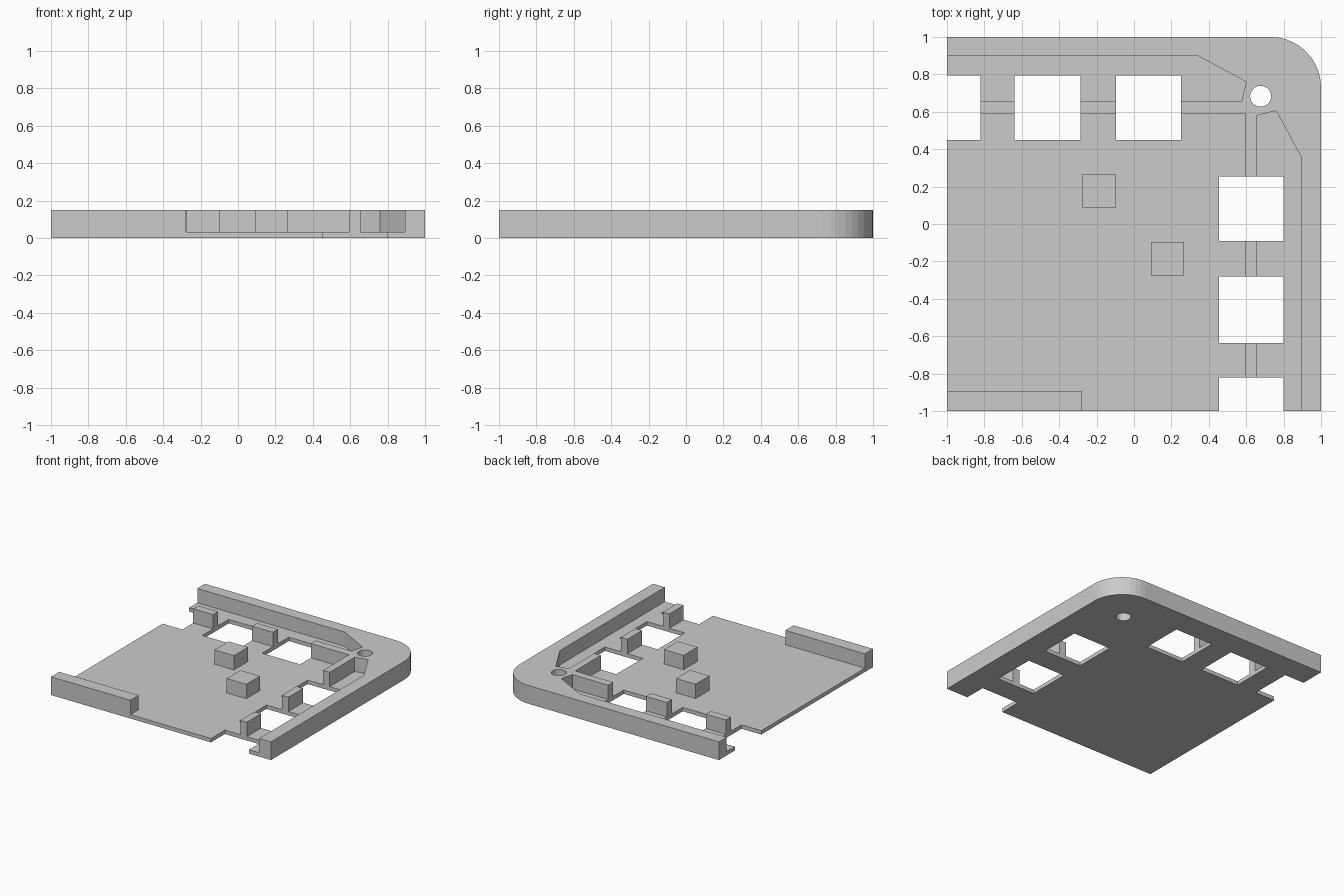
import bpy, bmesh, math

if "Cube" in bpy.data.objects:
    bpy.data.objects.remove(bpy.data.objects["Cube"])

T, H = 0.032, 0.15          # plate thickness, overall height

grey = bpy.data.materials.new("light_grey")
grey.diffuse_color = (0.6, 0.6, 0.6, 1)
grey.use_nodes = True
grey.node_tree.nodes["Principled BSDF"].inputs["Base Color"].default_value = grey.diffuse_color


def arc(cx, cy, r, a0, a1, n):
    return [(cx + r * math.cos(math.radians(a0 + (a1 - a0) * i / n)),
             cy + r * math.sin(math.radians(a0 + (a1 - a0) * i / n))) for i in range(n + 1)]


def rect(x0, x1, y0, y1):
    return [(x0, y0), (x1, y0), (x1, y1), (x0, y1)]


def prism(name, outline, z0, z1, holes=(), base=True):
    """Extrude an outline with optional holes between two heights."""
    bm = bmesh.new()
    edges = []
    for loop in [outline, *holes]:
        vs = [bm.verts.new((x, y, z0)) for x, y in loop]
        edges += [bm.edges.new((vs[i - 1], vs[i])) for i in range(len(vs))]
    bmesh.ops.triangle_fill(bm, edges=edges, use_beauty=True, use_dissolve=False)
    bottom = list(bm.faces)
    top = bmesh.ops.extrude_face_region(bm, geom=bottom, use_keep_orig=True)
    for v in top["geom"]:
        if isinstance(v, bmesh.types.BMVert):
            v.co.z = z1
    bmesh.ops.recalc_face_normals(bm, faces=bm.faces)
    if not base:            # open where the part rests on the plate
        bmesh.ops.delete(bm, geom=[f for f in bm.faces if f.calc_center_median().z < z0 + 1e-5],
                         context='FACES')
    me = bpy.data.meshes.new(name)
    bm.to_mesh(me)
    bm.free()
    me.materials.append(grey)
    ob = bpy.data.objects.new(name, me)
    bpy.context.collection.objects.link(ob)
    return ob


corner = arc(0.73, 0.73, 0.27, 0, 90, 10)
screw_hole = arc(0.677, 0.683, 0.056, 0, 348.75, 31)

# Floor plate: edge notches on the left and front, four windows, screw hole
plate_outline = [(-1, -1), (0.455, -1), (0.455, -0.82), (0.8, -0.82), (0.8, -1), (1, -1),
                 *corner, (-1, 1), (-1, 0.795), (-0.82, 0.795), (-0.82, 0.45), (-1, 0.45)]
windows = [rect(-0.64, -0.285, 0.45, 0.795), rect(-0.095, 0.25, 0.45, 0.795),
           rect(0.455, 0.8, -0.09, 0.255), rect(0.455, 0.8, -0.635, -0.28)]
plate = prism("floor_plate_and_frame", plate_outline, 0, T, [*windows, screw_hole])

# Raised L-shaped frame with the two corner ribs running into it
frame_outline = [(1, -1), *corner, (-1, 1), (-1, 0.9), (0.34, 0.9), (0.6, 0.76), (0.575, 0.655),
                 (0.25, 0.655), (0.25, 0.59), (0.595, 0.59), (0.595, 0.255), (0.655, 0.255),
                 (0.655, 0.58), (0.76, 0.605), (0.893, 0.36), (0.893, -1)]
frame = prism("frame_helper", frame_outline, 0, H, [screw_hole])
mod = plate.modifiers.new("join_frame", 'BOOLEAN')
mod.operation, mod.solver, mod.object = 'UNION', 'EXACT', frame
bpy.context.view_layer.objects.active = plate
bpy.ops.object.modifier_apply(modifier=mod.name)
bpy.data.objects.remove(frame)

# Short ribs between the windows
for i, (a, b) in enumerate([(-0.82, -0.64), (-0.285, -0.095)]):
    prism(f"back_rib_{i + 1}", rect(a, b, 0.59, 0.655), T, H, base=False)
for i, (a, b) in enumerate([(-0.82, -0.635), (-0.28, -0.09)]):
    prism(f"side_rib_{i + 1}", rect(0.595, 0.655, a, b), T, H, base=False)

# Square stand-off blocks and the front wall
prism("standoff_block_1", rect(-0.275, -0.097, 0.087, 0.268), T, H, base=False)
prism("standoff_block_2", rect(0.09, 0.268, -0.275, -0.097), T, H, base=False)
prism("front_wall", rect(-1, -0.277, -1, -0.893), T, H, base=False)
